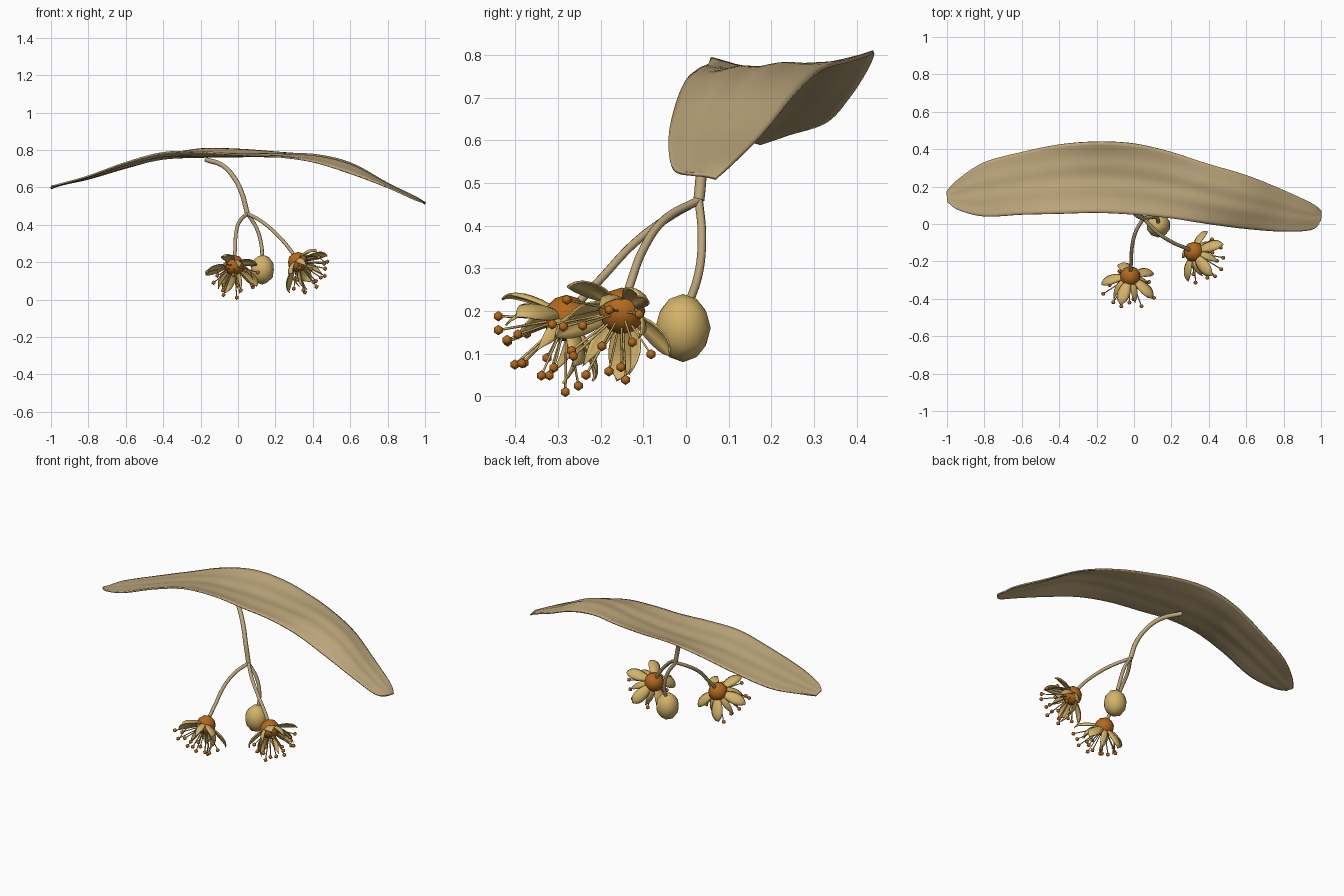
import bpy, bmesh, math, random
from mathutils import Vector, Matrix

random.seed(4)
cube = bpy.data.objects.get("Cube")
if cube:
    bpy.data.objects.remove(cube)


def material(name, rgb):
    m = bpy.data.materials.new(name)
    m.use_nodes = True
    m.diffuse_color = (*rgb, 1)
    m.node_tree.nodes["Principled BSDF"].inputs["Base Color"].default_value = (*rgb, 1)
    return m


TAN = material("dry_tan", (.51, .385, .2))
CREAM = material("petal_cream", (.65, .45, .14))
AMBER = material("amber", (.45, .14, .012))


def add_object(name, data, mat):
    data.materials.append(mat)
    ob = bpy.data.objects.new(name, data)
    bpy.context.collection.objects.link(ob)
    return ob


def mesh_object(name, bm, mat, thickness=0):
    bmesh.ops.recalc_face_normals(bm, faces=bm.faces)
    for f in bm.faces:
        f.smooth = True
    me = bpy.data.meshes.new(name)
    bm.to_mesh(me)
    bm.free()
    ob = add_object(name, me, mat)
    if thickness:
        mod = ob.modifiers.new("thickness", 'SOLIDIFY')
        mod.thickness = thickness
        mod.offset = 0
    return ob


def grid(bm, rows, cols, point):
    vs = [[bm.verts.new(point(i / rows, j / cols)) for j in range(cols + 1)]
          for i in range(rows + 1)]
    for i in range(rows):
        for j in range(cols):
            bm.faces.new((vs[i][j], vs[i + 1][j], vs[i + 1][j + 1], vs[i][j + 1]))


def ball(bm, centre, radius, stretch=1, subdivisions=2):
    mat = Matrix.Translation(centre) @ Matrix.Diagonal((1, 1, stretch, 1))
    bmesh.ops.create_icosphere(bm, subdivisions=subdivisions, radius=radius, matrix=mat)


def tubes(name, paths, radius, mat, smooth=True):
    cu = bpy.data.curves.new(name, 'CURVE')
    cu.dimensions = '3D'
    cu.bevel_depth = radius
    cu.bevel_resolution = 2 if smooth else 0
    cu.resolution_u = 8
    cu.use_fill_caps = True
    for path in paths:
        if smooth:
            sp = cu.splines.new('BEZIER')
            sp.bezier_points.add(len(path) - 1)
            for p, co in zip(sp.bezier_points, path):
                p.co = co
                p.handle_left_type = p.handle_right_type = 'AUTO'
        else:
            sp = cu.splines.new('POLY')
            sp.points.add(len(path) - 1)
            for p, co in zip(sp.points, path):
                p.co = (*co, 1)
    return add_object(name, cu, mat)


# Bract: stations of x, front y, back y, then front, middle and back height
STATIONS = [
    (-1, .12, .175, .605, .6, .592), (-.94, .075, .24, .62, .615, .615),
    (-.8, .04, .33, .66, .652, .645), (-.6, .05, .385, .732, .71, .705),
    (-.4, .055, .425, .785, .755, .768), (-.2, .06, .44, .79, .765, .805),
    (0, .05, .43, .775, .768, .803), (.2, .03, .385, .765, .77, .788),
    (.4, 0, .32, .737, .77, .768), (.6, -.025, .26, .675, .725, .713),
    (.8, -.04, .18, .6, .618, .617), (.95, -.03, .11, .533, .545, .547),
    (1, .02, .07, .52, .517, .51)]


def station(t):
    # Smooth interpolation through the stations
    n = len(STATIONS) - 1
    i = min(int(t * n), n - 1)
    f = t * n - i
    ks = [max(0, min(n, i + d)) for d in (-1, 0, 1, 2)]
    out = []
    for a, b, c, d in zip(*(STATIONS[k] for k in ks)):
        m0, m1 = (c - a) / 2, (d - b) / 2
        out.append(b + f * m0 + f * f * (3 * (c - b) - 2 * m0 - m1)
                   + f ** 3 * (2 * (b - c) + m0 + m1))
    return out


def bract_point(t, v):
    x, yf, yb, zf, zm, zb = station(t)
    z = zf * (1 - v) * (1 - 2 * v) + zm * 4 * v * (1 - v) + zb * v * (2 * v - 1)
    crease = .0035 * math.cos(6 * math.pi * v) * math.sin(math.pi * v)
    return (x, yf + (yb - yf) * v, z + crease * math.sin(math.pi * t))


bm = bmesh.new()
grid(bm, 72, 20, bract_point)
mesh_object("bract", bm, TAN, .008)

# Stalks
fork = (.05, .03, .46)
tubes("main_stalk", [[(-.17, .21, .748), (-.08, .13, .715), (-.02, .08, .65),
                      (.02, .045, .57), fork]], .013, TAN)
tubes("branch_stalks", [
    [fork, (.01, -.04, .42), (-.01, -.12, .36), (-.015, -.2, .275), (-.02, -.27, .2)],
    [fork, (.13, -.05, .415), (.21, -.1, .345), (.28, -.13, .265), (.32, -.15, .2)],
    [fork, (.1, .037, .38), (.125, .03, .29), (.13, .0, .2)]], .01, TAN)

# Bud
bm = bmesh.new()
ball(bm, (.13, -.007, .16), .065, 1.23)
mesh_object("bud", bm, CREAM)


def leaflets(bm, frame, turn, reach, forward, half_width):
    for k in range(5):
        spin = Matrix.Rotation(math.tau * k / 5 + turn, 4, 'Z')
        bend = random.uniform(.85, 1.15)

        def point(u, v):
            s = 2 * v - 1
            w = half_width * (.25 + .75 * math.sin(math.pi * u ** .8)) * (1 - u ** 6)
            r = .03 + reach * math.sin(1.6 * u)
            z = forward * bend * u ** 1.5 + .4 * w * s * s
            return frame @ spin @ Vector((r, s * w, z))
        grid(bm, 8, 4, point)


def flower(name, centre, axis, turn):
    frame = Matrix.Translation(centre) @ Vector(axis).to_track_quat('Z', 'Y').to_matrix().to_4x4()
    bm = bmesh.new()
    ball(bm, centre, .055)
    mesh_object(name + "_heart", bm, AMBER)

    # Broad outer petals and narrow inner ones held further forward
    bm = bmesh.new()
    leaflets(bm, frame, turn, .12, .08, .034)
    mesh_object(name + "_outer_petals", bm, CREAM, .004)
    bm = bmesh.new()
    leaflets(bm, frame, turn + math.pi / 5, .07, .11, .018)
    mesh_object(name + "_inner_petals", bm, CREAM, .004)

    # Stamens spread in a cone, each with a small knob
    paths, knobs = [], bmesh.new()
    count = 15
    for k in range(count):
        tilt = 1.02 * math.sqrt((k + .5) / count)
        around = k * 2.4 + turn
        d = Vector((math.sin(tilt) * math.cos(around),
                    math.sin(tilt) * math.sin(around), math.cos(tilt)))
        tip = frame @ (d * random.uniform(.145, .18))
        paths.append([frame @ (d * .04), tip])
        ball(knobs, tip, .012, 1, 1)
    tubes(name + "_filaments", paths, .003, CREAM, False)
    mesh_object(name + "_anthers", knobs, AMBER)


flower("front_flower", (-.02, -.28, .183), (-.04, -.66, -.74), .6)
flower("left_flower", (.32, -.15, .2), (.65, -.38, -.62), .72)
